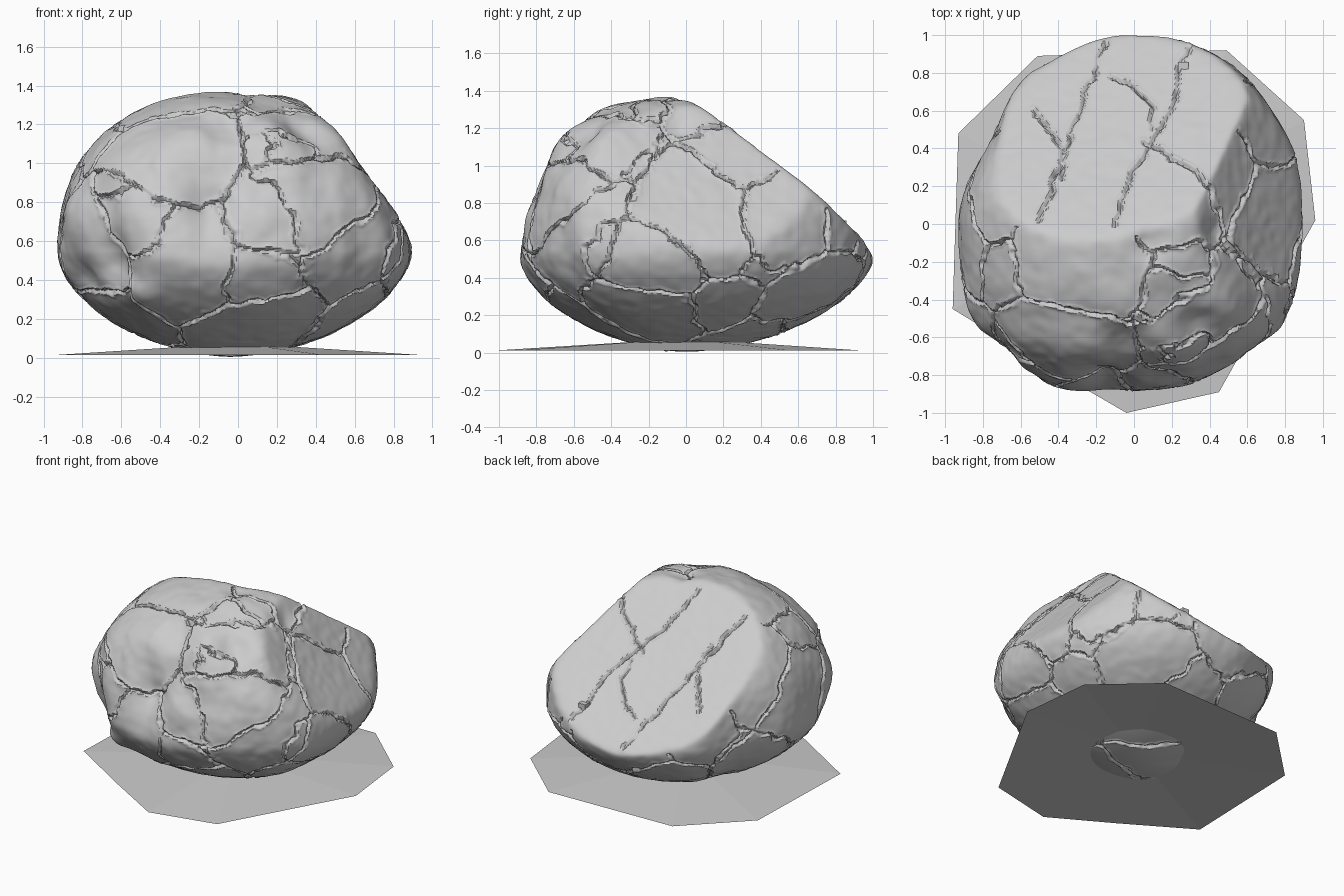
import bpy, bmesh, math
from mathutils import Vector, noise, kdtree

if "Cube" in bpy.data.objects:
    bpy.data.objects.remove(bpy.data.objects["Cube"])

stone = bpy.data.materials.new("grey stone")
stone.use_nodes = True
GREY = (0.6, 0.6, 0.6, 1)
stone.diffuse_color = GREY
stone.node_tree.nodes["Principled BSDF"].inputs["Base Color"].default_value = GREY


def finish(bm, name):
    me = bpy.data.meshes.new(name)
    bm.to_mesh(me)
    bm.free()
    me.materials.append(stone)
    ob = bpy.data.objects.new(name, me)
    bpy.context.collection.objects.link(ob)
    return ob


def bell(x, width):
    return math.exp(-(x / width) ** 2)


# Boulder: a rounded body with a plan radius every 30 degrees from +x
CENTRE = Vector((-0.04, 0, 0.55))
PLAN = [.93, .97, 1.01, 1.015, .95, .84, .89, .93, .95, .90, .91, .97]
TOP, BASE = 0.825, 0.545

# Flat faces sliced off the body: azimuth, elevation, distance
CUTS = []
for az, el, h in [(101, 50, 0.597), (6, 37, 0.768), (270, 15, 0.85)]:
    az, el = math.radians(az), math.radians(el)
    n = Vector((math.cos(az) * math.cos(el), math.sin(az) * math.cos(el), math.sin(el)))
    CUTS.append((n, h))

# Hollows (negative) and lumps (positive): x, y, z, spread, amount
LUMPS = [
    (-0.62, -0.66, 0.50, 0.12, -0.10), (-0.80, -0.45, 0.42, 0.12, -0.05),
    (-0.52, -0.74, 0.27, 0.10, 0.08), (-0.78, -0.48, 0.76, 0.14, 0.04),
    (-0.15, -0.78, 0.78, 0.11, -0.05), (0.02, -0.70, 0.98, 0.12, -0.03),
    (0.15, -0.76, 0.72, 0.09, 0.04), (0.30, -0.68, 0.80, 0.09, -0.06),
    (0.30, -0.48, 1.12, 0.10, -0.05), (0.45, -0.60, 0.85, 0.09, 0.04),
    (0.08, -0.10, 1.36, 0.09, -0.04), (0.42, -0.05, 1.20, 0.09, -0.03),
]


def plan_radius(d):
    t = math.atan2(d.y, d.x) / math.tau * 12
    i = math.floor(t)
    f = t - i
    f = f * f * (3 - 2 * f)
    return PLAN[i % 12] * (1 - f) + PLAN[(i + 1) % 12] * f


def surface(d):
    # squarer crown above the girth, more pointed bowl below
    k, height = (2.2, TOP) if d.z > 0 else (1.75, BASE)
    body = (math.hypot(d.x, d.y) / plan_radius(d)) ** k + (abs(d.z) / height) ** k
    total = body ** (60 / k) + sum((n.dot(d) / h) ** 60 for n, h in CUTS if n.dot(d) > 0)
    p = CENTRE + d * total ** (-1 / 60)
    bump = sum(a * bell((p - Vector((x, y, z))).length, s) for x, y, z, s, a in LUMPS)
    # the front is rugged, the flat faces nearly plain
    front = min(1, max(0, -p.y - 0.1) * 2) * min(1, max(0, p.z - 0.2) * 2)
    folds = noise.noise(Vector((p.x * 4.5 + p.z, p.y * 4, p.z * 2.6)))
    if p.z > 0.08:
        bump += (0.004 + 0.04 * front) * folds + 0.004 * noise.noise(p * 14)
    return p + d * bump


# Long cracks down the back slope, drawn from above
BACK_CRACKS = [
    [(-.15, .95), (-.25, .7), (-.4, .3), (-.5, 0)],
    [(.28, .93), (.2, .6), (0, .3), (-.1, 0)],
    [(-.55, .6), (-.38, .4), (-.38, .25)],
    [(-.12, .78), (0, .72), (.12, .62), (.1, .5)],
    [(.05, .45), (.2, .35), (.43, .18)],
]
marks = []
for line in BACK_CRACKS:
    for a, b in zip(line, line[1:]):
        for i in range(80):
            p = Vector(a).lerp(Vector(b), i / 80).to_3d()
            w = noise.noise_vector(p * 9) * 0.03 + noise.noise_vector(p * 30) * 0.012
            marks.append((p.x + w.x, p.y + w.y, 0))
tree = kdtree.KDTree(len(marks))
for i, m in enumerate(marks):
    tree.insert(m, i)
tree.balance()

SLOPE = CUTS[0]


def crack_distance(p, normal):
    # hand-placed cracks on the back slope, a jagged cell network elsewhere
    n, h = SLOPE
    if n.dot(p - CENTRE) > h - 0.03:
        return tree.find((p.x, p.y, 0))[2]
    w = noise.noise_vector(p * 9) * 0.035 + noise.noise_vector(p * 28) * 0.012
    q = (p + w) * 1.9 + Vector((3.3, 7.1, 5.2))
    a, b = noise.voronoi(q)[1][:2]
    wall = (a - b).normalized()
    # widen the measure where a cell wall meets the surface at a slant
    slant = max(0.3, math.sqrt(max(0, 1 - wall.dot(normal) ** 2)))
    return abs((q - (a + b) / 2).dot(wall)) / 1.9 / slant


bm = bmesh.new()
bmesh.ops.create_cube(bm, size=2)
bmesh.ops.subdivide_edges(bm, edges=bm.edges[:], cuts=152, use_grid_fill=True)
for v in bm.verts:
    # tangent spacing keeps the grid even
    v.co = surface(Vector([math.tan(c * math.pi / 4) for c in v.co]).normalized())
bm.normal_update()
moves = []
for v in bm.verts:
    dist = crack_distance(v.co, v.normal)
    if dist < 0.04:
        fade = 0.65 + 0.5 * noise.noise(v.co * 16)
        depth = 0.007 * bell(dist - 0.018, 0.007) - 0.024 * bell(dist, 0.008)
        moves.append((v, v.normal * fade * depth))
for v, m in moves:
    v.co += m
boulder = finish(bm, "boulder")
bpy.ops.object.select_all(action='DESELECT')
boulder.select_set(True)
bpy.context.view_layer.objects.active = boulder
bpy.ops.object.shade_smooth_by_angle(angle=math.radians(40))

# Shallow ground sheet, raised slightly in the middle
RIM = [(.96, .02), (.90, .55), (.49, .92), (-.51, .89), (-.93, .48),
       (-.96, -.45), (-.47, -.75), (-.04, -1), (.45, -.89)]
bm = bmesh.new()
apex = bm.verts.new((0, 0, 0.075))
rim = [bm.verts.new((x, y, 0.013)) for x, y in RIM]
for i, v in enumerate(rim):
    bm.faces.new((apex, v, rim[(i + 1) % len(rim)]))
finish(bm, "ground_sheet")

# Small chip stuck to the back slope
bm = bmesh.new()
bmesh.ops.create_cube(bm, size=0.055)
bmesh.ops.translate(bm, verts=bm.verts[:], vec=(0.26, 0.83, 0.68))
finish(bm, "stone_chip")
